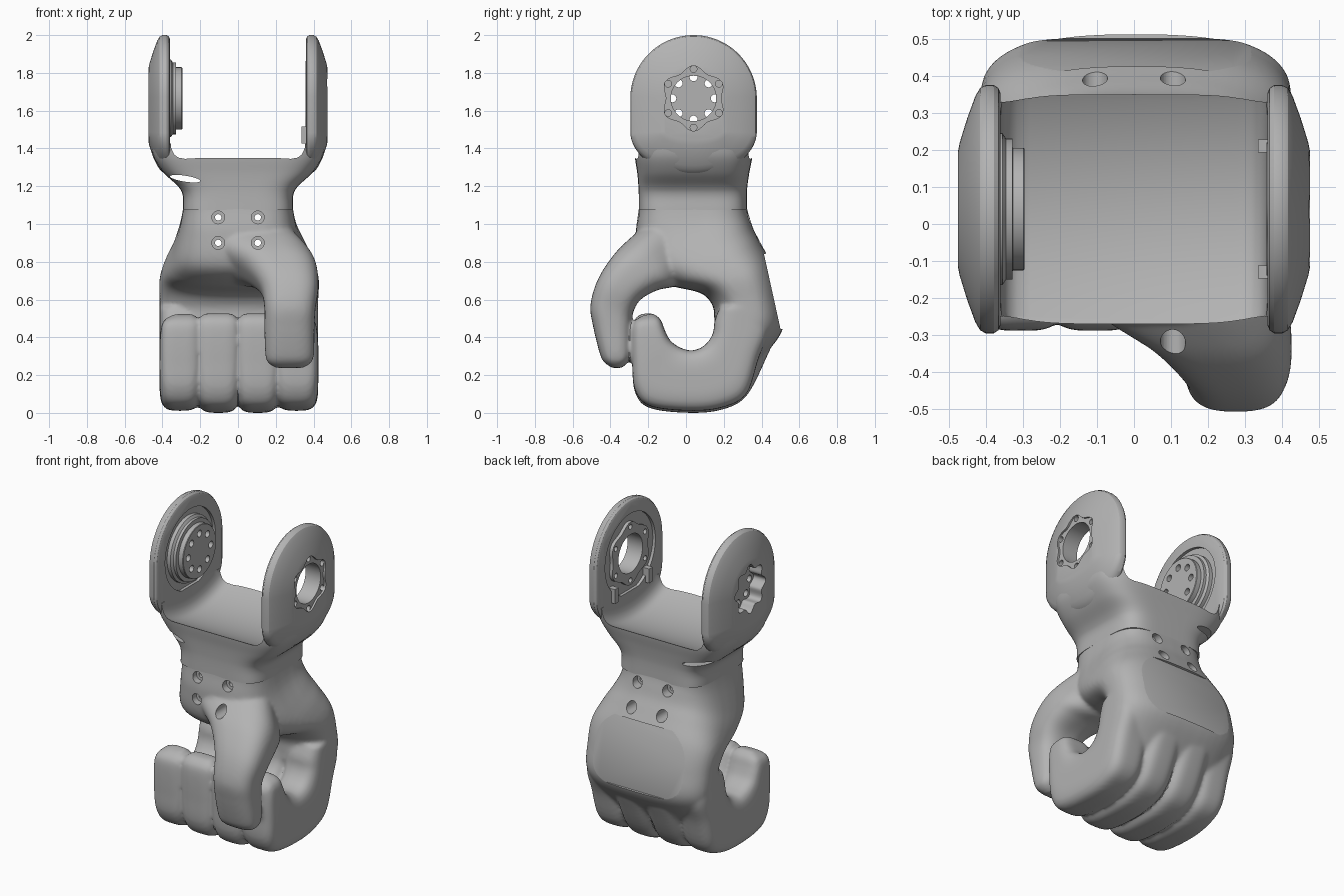
import bpy, bmesh, math
from mathutils import Vector

cube = bpy.data.objects.get("Cube")
if cube:
    bpy.data.objects.remove(cube)

grey = bpy.data.materials.new("plain grey")
grey.use_nodes = True
COLOUR = (0.45, 0.45, 0.45, 1)
grey.diffuse_color = COLOUR
grey.node_tree.nodes["Principled BSDF"].inputs["Base Color"].default_value = COLOUR
AXIS_Y, AXIS_Z = 0.04, 1.665    # joint axis running along x


def finish(name, bm):
    bmesh.ops.recalc_face_normals(bm, faces=bm.faces)
    mesh = bpy.data.meshes.new(name)
    bm.to_mesh(mesh)
    bm.free()
    ob = bpy.data.objects.new(name, mesh)
    bpy.context.collection.objects.link(ob)
    mesh.materials.append(grey)
    return ob


def apply(ob, kind, **settings):
    bpy.context.view_layer.objects.active = ob
    mod = ob.modifiers.new(kind, kind)
    for key, value in settings.items():
        setattr(mod, key, value)
    bpy.ops.object.modifier_apply(modifier=mod.name)


def cut(ob, cutter, use_self=False):
    apply(ob, 'BOOLEAN', operation='DIFFERENCE', solver='EXACT', use_self=use_self, object=cutter)
    bpy.data.objects.remove(cutter)


def smooth(ob, angle=30):
    bpy.ops.object.select_all(action='DESELECT')
    ob.select_set(True)
    bpy.context.view_layer.objects.active = ob
    bpy.ops.object.shade_smooth_by_angle(angle=math.radians(angle))


def skin(bm, rings):
    """Bridge rings of points and cap both ends."""
    rows = [[bm.verts.new(p) for p in ring] for ring in rings]
    n = len(rows[0])
    for a, b in zip(rows, rows[1:]):
        for i in range(n):
            bm.faces.new((a[i], a[(i + 1) % n], b[(i + 1) % n], b[i]))
    bm.faces.new(rows[0])
    bm.faces.new(rows[-1])


def loft(bm, sections, power, end_power, steps=6, n=48):
    """Sections: outer y, z, inner y, z, x from, x to; splined together.
    The powers set how square the section is at the start and the end."""
    s = [Vector(p) for p in sections]
    s = [s[0] * 2 - s[1]] + s + [s[-1] * 2 - s[-2]]
    path = []
    for a, b, c, d in zip(s, s[1:], s[2:], s[3:]):
        for k in range(steps):
            t = k / steps
            path.append(0.5 * (2 * b + (c - a) * t + (2 * a - 5 * b + 4 * c - d) * t ** 2
                               + (3 * b - a - 3 * c + d) * t ** 3))
    path.append(s[-2])
    rings = []
    for k, (oy, oz, iy, iz, x0, x1) in enumerate(path):
        p = power + (end_power - power) * (k / (len(path) - 1)) ** 4
        ring = []
        for i in range(n):
            u, v = (math.copysign(abs(f(math.tau * i / n)) ** (2 / p), f(math.tau * i / n))
                    for f in (math.cos, math.sin))
            ring.append(((x0 + x1) / 2 + u * (x1 - x0) / 2,
                         (oy + iy) / 2 + v * (oy - iy) / 2,
                         (oz + iz) / 2 + v * (oz - iz) / 2))
        rings.append(ring)
    skin(bm, rings)


def lathe(bm, profile, axis, a, z, n=64, lobes=0, depth=0.0):
    """Turn (distance, radius) points about x or y, with optional lobes."""
    rings = []
    for t, r in profile:
        ring = []
        for i in range(n):
            ang = math.tau * i / n
            rad = r + depth * math.cos(lobes * ang)
            p, q = a + rad * math.sin(ang), z + rad * math.cos(ang)
            ring.append((t, p, q) if axis == 'x' else (p, t, q))
        rings.append(ring)
    skin(bm, rings)


def bolt_circle(bm, count, radius, r, x0, x1):
    for i in range(count):
        ang = math.tau * i / count
        lathe(bm, [(x0, r), (x1, r)], 'x', AXIS_Y + radius * math.sin(ang),
              AXIS_Z + radius * math.cos(ang), n=16)


# Hand: four curled fingers, palm and thumb fused together
hand_bm = bmesh.new()
FINGER = [(-.235, .525, -.175, .527), (-.272, .495, -.135, .495), (-.287, .44, -.113, .44),
          (-.285, .28, -.085, .385), (-.27, .11, -.04, .35), (-.19, .025, 0, .335),
          (.03, .0, .03, .33), (.2, .02, .08, .345), (.32, .09, .12, .38),
          (.42, .28, .145, .43), (.47, .42, .152, .49), (.44, .55, .18, .56)]
for x0, x1, left, right in ((-.415, -.197, 0, 1), (-.219, .01, 0, 0),
                            (-.01, .219, 0, 0), (.197, .425, 1, 0)):
    outer = left or right    # the two outside fingers are rounder and slimmer
    secs = []
    for i, (oy, oz, iy, iz) in enumerate(FINGER):
        tip = (.04, .012, .003)[i] if i < 3 else 0
        lift = .011 * outer * (1 if i > 3 else -1)
        back = .035 * outer if i > 8 else 0
        secs.append((oy - back, oz + lift, iy, iz,
                     x0 + tip * (1 + right), x1 - tip * (1 + left)))
    loft(hand_bm, secs, 3.8, 3.2)
loft(hand_bm, [(.30, .16, .19, .40, -.34, .35), (.405, .29, .155, .435, -.395, .405),
               (.515, .45, .15, .495, -.413, .423), (.50, .62, .14, .57, -.415, .425),
               (.455, .78, .075, .635, -.415, .428), (.395, .9, -.1, .68, -.385, .40),
               (.358, .97, -.24, .77, -.345, .36), (.338, 1.03, -.265, .94, -.31, .312),
               (.323, 1.08, -.251, 1.07, -.292, .292), (.318, 1.12, -.246, 1.12, -.288, .288)],
     2.6, 4.5)
loft(hand_bm, [(-.18, 1.02, 0, .72, -.2, .32), (-.29, .93, -.06, .67, -.12, .392),
               (-.38, .84, -.15, .65, .025, .42), (-.465, .71, -.24, .60, .118, .425),
               (-.506, .57, -.28, .53, .14, .41), (-.49, .45, -.287, .45, .14, .405),
               (-.455, .31, -.29, .31, .145, .402), (-.43, .265, -.31, .265, .16, .385),
               (-.39, .238, -.34, .238, .20, .345)], 2.8, 2.8)
hand = finish("hand", hand_bm)
apply(hand, 'REMESH', mode='VOXEL', voxel_size=0.0115)
apply(hand, 'SMOOTH', factor=0.5, iterations=8)

# Flat pad on the back of the hand
pad_bm = bmesh.new()
skin(pad_bm, [[(x, .5, .445), (x, .413, .84), (x, .8, .95), (x, .8, .40)] for x in (-.6, .6)])
cut(hand, finish("pad_cutter", pad_bm))

# Countersunk bolt holes through the wrist
bolt_bm = bmesh.new()
for x in (-.105, .105):
    for z in (.90, 1.035):
        lathe(bolt_bm, [(-.6, .034), (-.215, .034), (-.214, .017), (.284, .017),
                        (.285, .034), (.6, .034)], 'y', x, z, n=24)
cut(hand, finish("bolt_cutter", bolt_bm))
smooth(hand, 35)

# Wrist flaring up into the fork, with a shallow trough between the arms
neck_bm = bmesh.new()
loft(neck_bm, [(.322, 1.075, -.25, 1.075, -.292, .292), (.322, 1.15, -.25, 1.15, -.292, .292),
               (.325, 1.2, -.252, 1.2, -.318, .318), (.335, 1.27, -.258, 1.27, -.392, .392),
               (.35, 1.35, -.27, 1.35, -.445, .445), (.355, 1.43, -.275, 1.43, -.464, .464)],
     4.5, 4.5, n=80)
neck = finish("wrist_yoke", neck_bm)
trough_bm = bmesh.new()
edge = [(.36, .58), (.353, .625), (.338, .655), (.315, .672), (.28, .68)]
lathe(trough_bm, [(-x, r) for x, r in edge] + edge[::-1], 'x', AXIS_Y, 1.955, n=128)
cut(neck, finish("trough_cutter", trough_bm))

# Slanted cable slot below the right arm
slot_bm = bmesh.new()
skin(slot_bm, [[(-.28 + .08 * math.cos(math.tau * i / 32), y, 1.24
                 + .016 * math.sin(math.tau * i / 32) - .012 * math.cos(math.tau * i / 32))
                for i in range(32)] for y in (-.5, .5)])
cut(neck, finish("cable_slot_cutter", slot_bm))
smooth(neck)

# Fork arms: domed plates whose lower ends sweep into the wrist
# (x, inset of the outline, height of the lower curve)
SHELL = [(.36, .022, .24), (.366, .008, .235), (.378, 0, .23), (.40, 0, .215), (.415, .008, .2),
         (.428, .03, .18), (.45, .09, .135), (.470, .155, .075), (.475, .18, .045)]
for side, name in ((1, "left_fork_arm"), (-1, "right_fork_arm")):
    arm_bm = bmesh.new()
    rings = []
    for x, inset, low in SHELL:
        ring = []
        for i in range(96):
            ang = math.tau * (i + .5) / 96
            up = math.cos(ang) > 0
            ring.append((side * x, AXIS_Y + (.335 - inset) * math.sin(ang),
                         (AXIS_Z if up else 1.49) + (.335 - inset if up else low) * math.cos(ang)))
        rings.append(ring)
    skin(arm_bm, rings)
    arm = finish(name, arm_bm)
    recess_bm = bmesh.new()
    lathe(recess_bm, [(side * .3, .25), (side * .378, .25)], 'x', AXIS_Y, AXIS_Z)
    cut(arm, finish("recess_cutter", recess_bm))
    hole_bm = bmesh.new()
    if side > 0:
        lathe(hole_bm, [(.3, .12), (.464, .12)], 'x', AXIS_Y, AXIS_Z)
        lathe(hole_bm, [(.463, .158), (.55, .158)], 'x', AXIS_Y, AXIS_Z, 96, 6, .014)
        cut(arm, finish("hole_cutter", hole_bm), use_self=True)
        screw_bm = bmesh.new()
        bolt_circle(screw_bm, 6, .155, .018, .43, .55)
        cut(arm, finish("screw_cutter", screw_bm))
    else:
        lathe(hole_bm, [(-.3, .138), (-.55, .138)], 'x', AXIS_Y, AXIS_Z, 96, 8, .016)
        cut(arm, finish("hole_cutter", hole_bm))
    smooth(arm)

# Turning hub on the right arm, with a ring of through holes
hub_bm = bmesh.new()
lathe(hub_bm, [(-.39, .205), (-.355, .205), (-.345, .19), (-.328, .19), (-.327, .165),
               (-.298, .165), (-.295, .162)], 'x', AXIS_Y, AXIS_Z)
hub = finish("hub", hub_bm)
holes_bm = bmesh.new()
bolt_circle(holes_bm, 8, .112, .021, -.5, -.2)
cut(hub, finish("hub_hole_cutter", holes_bm))
smooth(hub)

# Lobed bearing ring and stop blocks inside the left arm
ring_bm = bmesh.new()
lathe(ring_bm, [(.358, .185), (.385, .185)], 'x', AXIS_Y, AXIS_Z, 96, 6, .012)
ring = finish("bearing_ring", ring_bm)
bore_bm = bmesh.new()
lathe(bore_bm, [(.3, .12), (.5, .12)], 'x', AXIS_Y, AXIS_Z)
bolt_circle(bore_bm, 6, .168, .016, .3, .5)
cut(ring, finish("bore_cutter", bore_bm))
smooth(ring)
for side in (-1, 1):
    block_bm = bmesh.new()
    bmesh.ops.create_cube(block_bm, size=1)
    bmesh.ops.scale(block_bm, vec=(.05, .035, .09), verts=block_bm.verts)
    bmesh.ops.translate(block_bm, vec=(.36, AXIS_Y + side * .17, 1.47), verts=block_bm.verts)
    finish("stop_block", block_bm)
